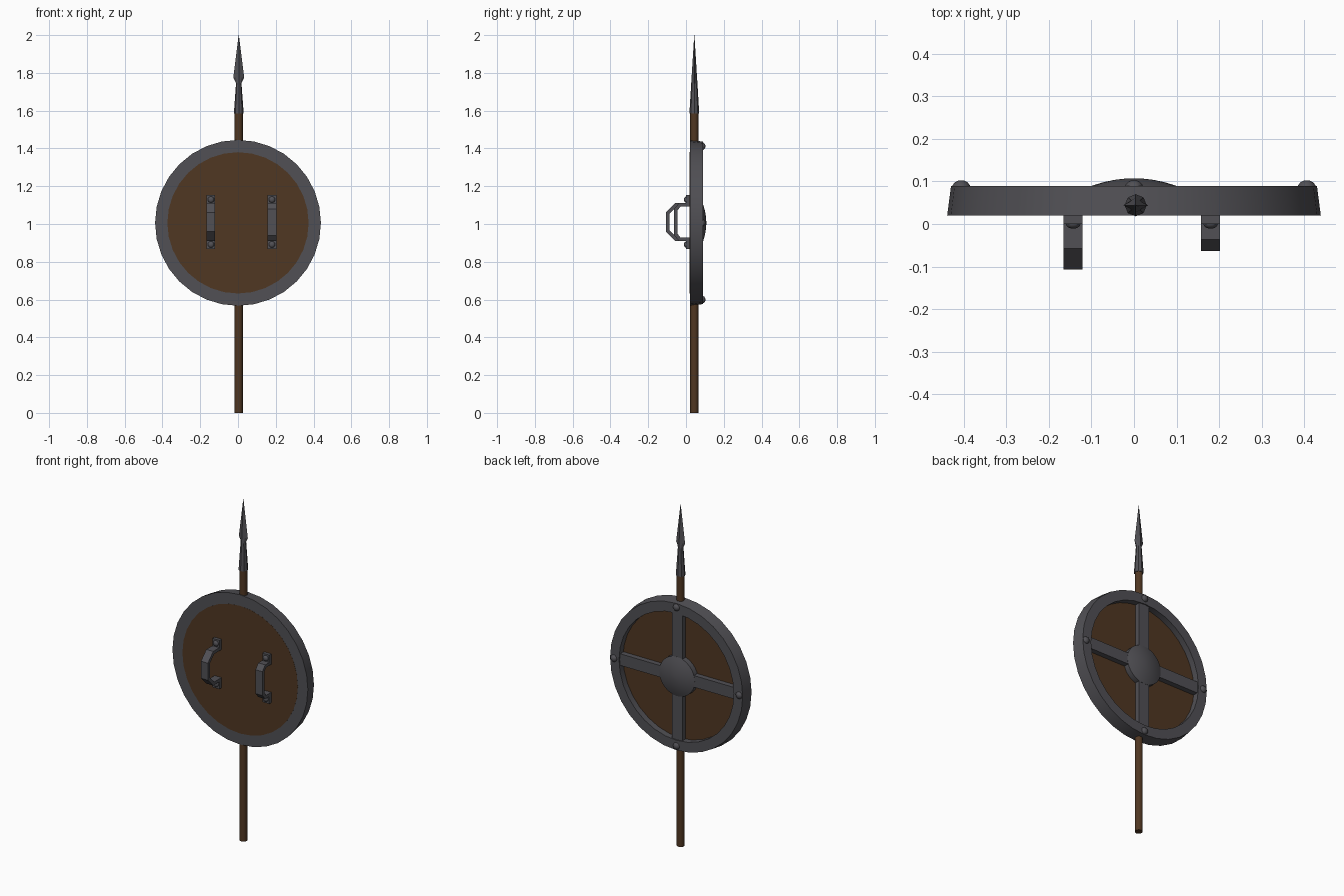
import bpy, bmesh, math
from mathutils import Vector

if "Cube" in bpy.data.objects:
    bpy.data.objects.remove(bpy.data.objects["Cube"])

CZ = 1.006          # shield centre height
SPEAR_X, SPEAR_Y = 0.004, 0.044


def material(name, rgb):
    m = bpy.data.materials.new(name)
    m.diffuse_color = (*rgb, 1)
    m.use_nodes = True
    m.node_tree.nodes["Principled BSDF"].inputs["Base Color"].default_value = m.diffuse_color
    return m


METAL = material("dark_metal", (0.082, 0.080, 0.090))
WOOD = material("brown_wood", (0.080, 0.038, 0.016))


def loft(name, rings, mat, closed=False, smooth=None):
    """Skin a list of equal-length point rings; cap the ends unless closed."""
    bm = bmesh.new()
    vs = [[bm.verts.new(p) for p in ring] for ring in rings]
    n, count = len(rings[0]), len(rings)
    for i in range(count if closed else count - 1):
        a, b = vs[i], vs[(i + 1) % count]
        for j in range(n):
            k = (j + 1) % n
            bm.faces.new((a[j], a[k], b[k], b[j]))
    if not closed:
        bm.faces.new(vs[0])
        bm.faces.new(vs[-1])
    bmesh.ops.remove_doubles(bm, verts=bm.verts, dist=1e-5)
    bmesh.ops.recalc_face_normals(bm, faces=bm.faces)
    me = bpy.data.meshes.new(name)
    bm.to_mesh(me)
    bm.free()
    me.materials.append(mat)
    if smooth:
        me.shade_smooth()
        me.set_sharp_from_angle(angle=math.radians(smooth))
    ob = bpy.data.objects.new(name, me)
    bpy.context.collection.objects.link(ob)
    return ob


def turned(name, profile, mat, x=0, z=CZ, segs=32, **kw):
    """Turn a (radius, y) profile about an axis along y."""
    rings = []
    for r, y in profile:
        rings.append([(x + r * math.cos(t), y, z + r * math.sin(t))
                      for t in (2 * math.pi * i / segs for i in range(segs))])
    return loft(name, rings, mat, **kw)


def box(name, lo, hi, mat):
    rings = [[(lo[0], y, lo[2]), (hi[0], y, lo[2]), (hi[0], y, hi[2]), (lo[0], y, hi[2])]
             for y in (lo[1], hi[1])]
    return loft(name, rings, mat)


def rivet(name, x, z, y, r, h, side):
    """Domed rivet head standing h above y, on the +y or -y side."""
    arc = [math.radians(a) for a in (0, 25, 50, 72)]
    prof = [(r, y - side * 0.01)] + [(r * math.cos(a), y + side * h * math.sin(a)) for a in arc]
    turned(name, prof, METAL, x, z, segs=10, smooth=40)


# Shield: rim, board, cross bars, boss and rim rivets
turned("shield_rim", [(0.439, 0.02), (0.43, 0.089), (0.372, 0.089), (0.372, 0.02)],
       METAL, closed=True, smooth=30)
turned("shield_board", [(0.374, 0.0195), (0.374, 0.052)], WOOD)
W = 0.034
box("cross_bar_horizontal", (-0.38, 0.05, CZ - W), (0.38, 0.083, CZ + W), METAL)
box("cross_bar_vertical", (-W, 0.05, CZ - 0.38), (W, 0.0832, CZ + 0.38), METAL)
dome = [(0.115, 0.05)] + [(r, 0.1075 - 1.8 * r * r) for r in (0.115, 0.095, 0.07, 0.045, 0.02, 0.004)]
turned("shield_boss", dome, METAL, smooth=30)
for i in range(4):
    a = i * math.pi / 2
    rivet(f"rim_rivet_{i + 1}", 0.406 * math.cos(a), CZ + 0.406 * math.sin(a), 0.084, 0.022, 0.019, 1)

# Handles: (centre x, bend y, grip y, grip half height)
for name, x, yb, yg, zg in (("hand_grip", -0.143, -0.057, -0.107, 0.050),
                            ("arm_grip", 0.180, -0.037, -0.063, 0.070)):
    half = [((0.0, 0.143), (0.022, 0.143)), ((0.0, 0.100), (0.022, 0.082)),
            ((yb, 0.100), (yb + 0.008, 0.082)), ((yg, zg), (yg + 0.019, zg - 0.007))]
    path = half + [tuple((y, -z) for y, z in pair) for pair in reversed(half)]
    rings = []
    for (yo, zo), (yi, zi) in path:
        rings.append([(x - 0.0225, yo, 1.01 + zo), (x + 0.0225, yo, 1.01 + zo),
                      (x + 0.0225, yi, 1.01 + zi), (x - 0.0225, yi, 1.01 + zi)])
    loft(name, rings, METAL)
    for s, label in ((1, "upper"), (-1, "lower")):
        rivet(f"{name}_rivet_{label}", x, 1.01 + s * 0.119, 0.0, 0.017, 0.011, -1)


# Spear: shaft and leaf-shaped head
def section(z, rx, ry, diagonal):
    """Eight-point section; diagonal 0.707 is round, 0.5 is a diamond."""
    d = diagonal
    shape = [(1, 0), (d, d), (0, 1), (-d, d), (-1, 0), (-d, -d), (0, -1), (d, -d)]
    return [(SPEAR_X + rx * u, SPEAR_Y + ry * v, z) for u, v in shape]


shaft = [[(SPEAR_X + 0.0215 * math.cos(i * math.pi / 6), SPEAR_Y + 0.0215 * math.sin(i * math.pi / 6), z)
          for i in range(12)] for z in (0, 1.6)]
loft("spear_shaft", shaft, WOOD, smooth=40)
loft("spear_head", [section(1.585, 0.026, 0.026, 0.707), section(1.745, 0.0145, 0.0165, 0.707),
                    section(1.775, 0.029, 0.0145, 0.5), section(2.0, 0.0006, 0.0006, 0.5)], METAL)
